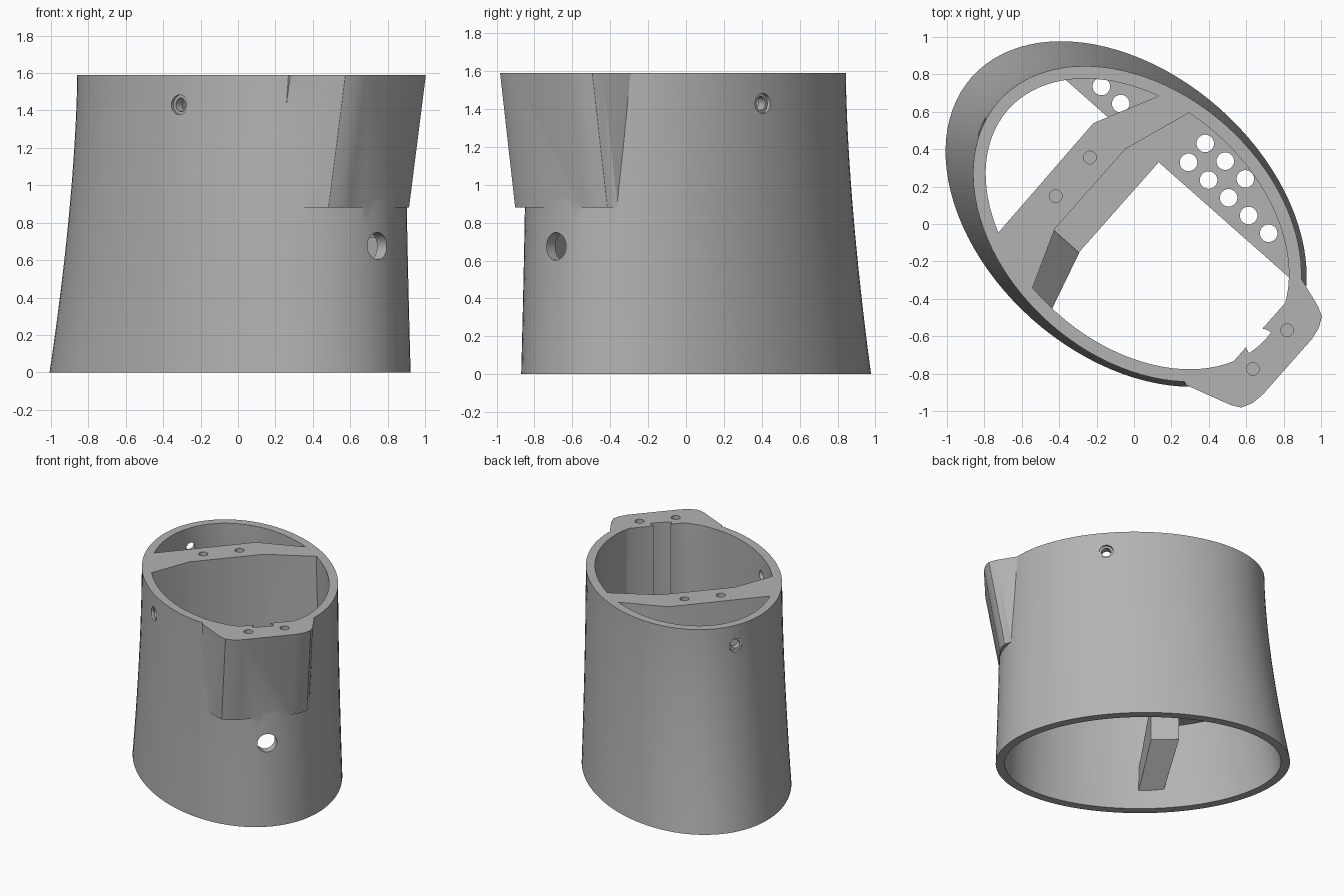
import bpy, bmesh, math
from mathutils import Matrix, Vector

cube = bpy.data.objects.get("Cube")
if cube:
    bpy.data.objects.remove(cube, do_unlink=True)

HEIGHT = 1.59
ANGLE = math.radians(-41.5)   # long axis of the oval in plan
SEGMENTS = 96
MID = -0.03                   # centre line of the mounting boss


def loft(name, rings):
    """Closed solid through rings of equal point count."""
    bm = bmesh.new()
    loops = [[bm.verts.new(p) for p in ring] for ring in rings]
    n = len(loops[0])
    for a, b in zip(loops, loops[1:]):
        for i in range(n):
            j = (i + 1) % n
            bm.faces.new((a[i], a[j], b[j], b[i]))
    bm.faces.new(loops[0][::-1])
    bm.faces.new(loops[-1])
    bmesh.ops.recalc_face_normals(bm, faces=bm.faces)
    mesh = bpy.data.meshes.new(name)
    bm.to_mesh(mesh)
    bm.free()
    ob = bpy.data.objects.new(name, mesh)
    bpy.context.collection.objects.link(ob)
    return ob


def prism(name, points, z0, z1, shift=0.0):
    """Upright prism whose bottom outline is shifted along the long axis."""
    return loft(name, [[(u + shift, v, z0) for u, v in points],
                       [(u, v, z1) for u, v in points]])


def box(name, u0, u1, v0, v1, z0, z1):
    return prism(name, [(u0, v0), (u1, v0), (u1, v1), (u0, v1)], z0, z1)


def rod(name, start, end, radius, sides=32):
    """Cylinder between two points."""
    start, end = Vector(start), Vector(end)
    turn = (end - start).to_track_quat('Z', 'Y')
    ring = [turn @ Vector((radius * math.cos(k * math.tau / sides),
                           radius * math.sin(k * math.tau / sides), 0)) for k in range(sides)]
    return loft(name, [[start + p for p in ring], [end + p for p in ring]])


def combine(target, tool, operation):
    """Apply one boolean and throw the tool away."""
    mod = target.modifiers.new("cut", 'BOOLEAN')
    mod.operation = operation
    mod.solver = 'EXACT'
    mod.object = tool
    graph = bpy.context.evaluated_depsgraph_get()
    mesh = bpy.data.meshes.new_from_object(target.evaluated_get(graph))
    target.modifiers.clear()
    target.data = mesh
    bpy.data.objects.remove(tool, do_unlink=True)


def oval(z, inset):
    """Flared oval cross-section at one height."""
    f = max(0.0, 1 - z / HEIGHT) ** 1.6
    a, b = 0.99 + 0.113 * f - inset, 0.709 + 0.045 * f - inset
    cu, cv = 0.013 - 0.08 * f, 0.012
    return [(cu + a * math.cos(k * math.tau / SEGMENTS),
             cv + b * math.sin(k * math.tau / SEGMENTS), z) for k in range(SEGMENTS)]


# Outer flared body
STEPS = 14
body = loft("housing", [oval(HEIGHT * i / STEPS, 0) for i in range(STEPS + 1)])

# Mounting boss leaning out of the front end
half = [(0.70, 0.40), (0.78, 0.43), (1.03, 0.352), (1.08, 0.325), (1.108, 0.27), (1.12, 0.2)]
outline = [(u, MID + v) for u, v in half] + [(u, MID - v) for u, v in reversed(half)]
combine(body, prism("boss", outline, 0.88, HEIGHT, -0.12), 'UNION')

# Cavity, from which the inner parts are left standing
cavity = loft("cavity", [oval(-0.1 + 1.8 * i / STEPS, 0.068) for i in range(STEPS + 1)])

# Thick pad behind the boss, with a round cable groove
pad = box("pad", 0.885, 1.3, -0.5, 0.5, 0.88, 1.8)
combine(pad, rod("groove", (0.93, MID, 0.5), (0.93, MID, 2), 0.08), 'DIFFERENCE')
combine(cavity, pad, 'DIFFERENCE')

# Cross wall with bent ends
wall = [(-0.30, -0.30), (-0.30, 0.27), (-0.17, 0.65), (-0.13, 0.78), (-0.27, 0.78),
        (-0.35, 0.61), (-0.52, 0.26), (-0.51, -0.80), (-0.11, -0.80)]
combine(cavity, prism("cross_wall", wall, 0.68, 1.8), 'DIFFERENCE')

# Shelf along the foot of the wall, and the side plate
combine(cavity, box("shelf", -0.40, -0.12, -0.31, 0.40, 0.6, 0.72), 'DIFFERENCE')
combine(cavity, box("side_plate", -0.85, 0.90, 0.335, 0.90, 0.6, 0.72), 'DIFFERENCE')

# Slanted arm from the shelf down to the side wall
arm = [[(u, v, z) for u, z in ((u0, low), (u1, low), (u1, high), (u0, high))]
       for v, u0, u1, low, high in ((-0.30, -0.33, -0.12, 0.38, 0.71),
                                    (-0.80, -0.16, 0.02, 0.07, 0.20))]
combine(cavity, loft("arm", arm), 'DIFFERENCE')
combine(body, cavity, 'DIFFERENCE')

# Screw holes in the top
for u, v in ((0.99, 0.117), (0.99, -0.159), (-0.412, -0.166), (-0.412, 0.11)):
    combine(body, rod("screw_hole", (u, v, HEIGHT - 0.25), (u, v, 2), 0.034, 24), 'DIFFERENCE')

# Two rows of round holes in the side plate
PITCH = 0.143
row = [(i * PITCH, 0.44) for i in range(5)] + [(i * PITCH, 0.575) for i in range(3)]
for u, v in row + [(-0.618, 0.435), (-0.48, 0.435)]:
    combine(body, rod("plate_hole", (u, v, 0.5), (u, v, 0.85), 0.047, 24), 'DIFFERENCE')

# Countersunk side holes near the rim
for outer, seat, inner in (((0.19, -1, 1.43), (0.19, -0.675, 1.43), (0.19, -0.5, 1.43)),
                           ((0.19, 1, 1.43), (0.19, 0.695, 1.43), (0.19, 0.5, 1.43)),
                           ((-1.2, -0.15, 1.43), (-0.93, -0.15, 1.43), (-0.75, -0.15, 1.43))):
    combine(body, rod("side_hole", outer, inner, 0.036), 'DIFFERENCE')
    combine(body, rod("countersink", outer, seat, 0.053), 'DIFFERENCE')

# Cable hole under the boss
combine(body, rod("cable_hole", (0.8, -0.02, 0.675), (1.3, -0.02, 0.675), 0.073), 'DIFFERENCE')

# Turn into place, colour and shade
body.data.transform(Matrix.Rotation(ANGLE, 4, 'Z'))
grey = bpy.data.materials.new("plain_grey")
grey.use_nodes = True
colour = (0.45, 0.45, 0.45, 1)
grey.diffuse_color = colour
grey.node_tree.nodes["Principled BSDF"].inputs["Base Color"].default_value = colour
body.data.materials.clear()
body.data.materials.append(grey)
for face in body.data.polygons:
    face.material_index = 0
bpy.ops.object.select_all(action='DESELECT')
body.select_set(True)
bpy.context.view_layer.objects.active = body
bpy.ops.object.shade_smooth_by_angle(angle=math.radians(30))
